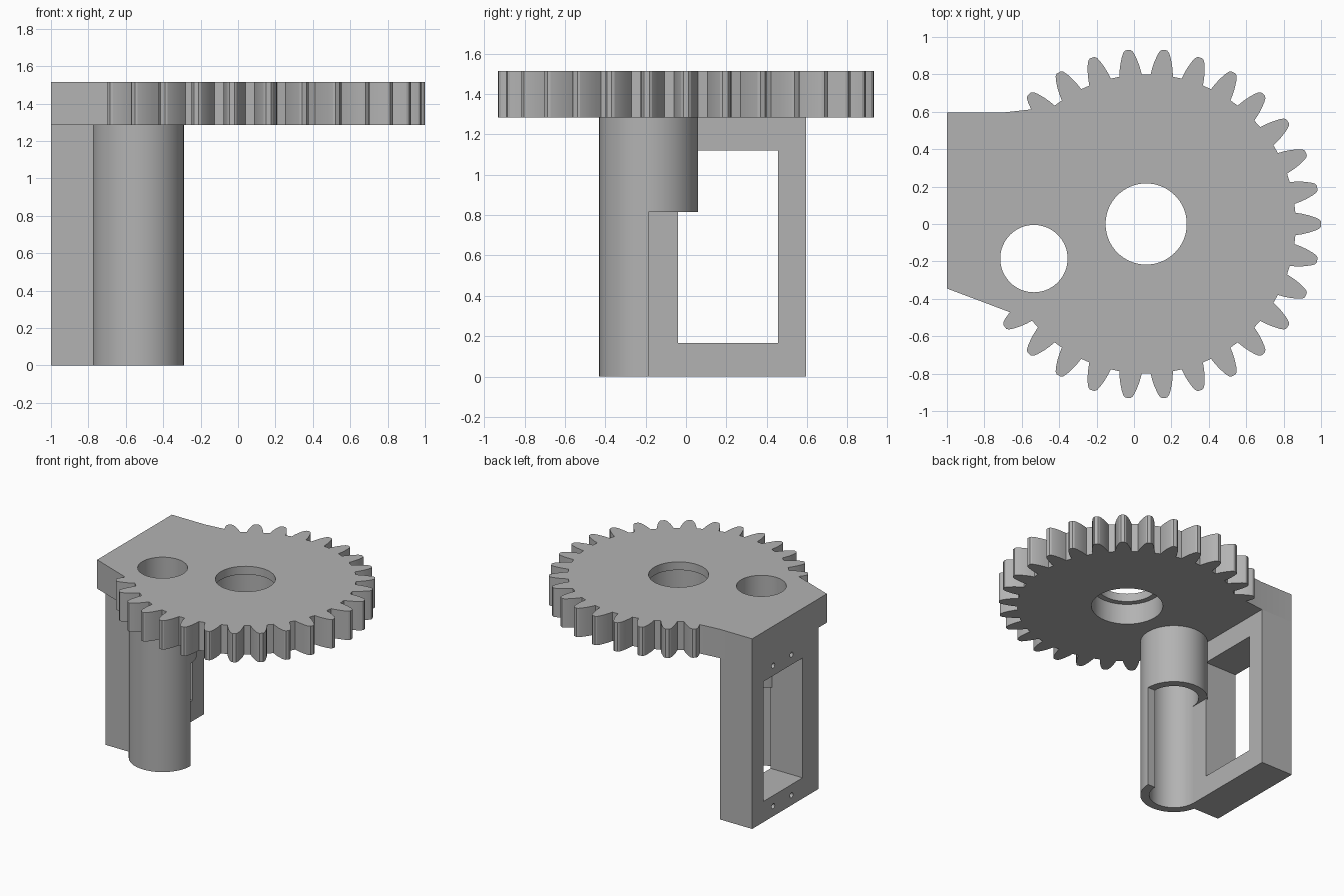
import bpy, bmesh, math
from mathutils import Vector

cube = bpy.data.objects.get("Cube")
if cube:
    bpy.data.objects.remove(cube, do_unlink=True)

grey = bpy.data.materials.new("plain_grey")
grey.use_nodes = True
grey.diffuse_color = (0.45, 0.45, 0.45, 1)
grey.node_tree.nodes["Principled BSDF"].inputs["Base Color"].default_value = (0.45, 0.45, 0.45, 1)

TOP, UNDER = 1.515, 1.285          # faces of the gear plate
GEAR_X = 0.065
TUBE = (-0.535, -0.185)


def prism(name, outline, z0, z1):
    """Extrude a flat outline from z0 to z1."""
    bm = bmesh.new()
    face = bm.faces.new([bm.verts.new((x, y, z0)) for x, y in outline])
    ext = bmesh.ops.extrude_face_region(bm, geom=[face])
    bmesh.ops.translate(bm, vec=(0, 0, z1 - z0),
                        verts=[g for g in ext["geom"] if isinstance(g, bmesh.types.BMVert)])
    bmesh.ops.recalc_face_normals(bm, faces=bm.faces)
    mesh = bpy.data.meshes.new(name)
    bm.to_mesh(mesh)
    bm.free()
    ob = bpy.data.objects.new(name, mesh)
    bpy.context.collection.objects.link(ob)
    mesh.materials.append(grey)
    return ob


def box(name, x0, x1, y0, y1, z0, z1):
    return prism(name, [(x0, y0), (x1, y0), (x1, y1), (x0, y1)], z0, z1)


def disc(name, cx, cy, r, z0, z1, n=64):
    ring = [(cx + r * math.cos(i * math.tau / n), cy + r * math.sin(i * math.tau / n))
            for i in range(n)]
    return prism(name, ring, z0, z1)


def cut(ob, *cutters):
    """Subtract the cutters, then remove them."""
    bpy.context.view_layer.objects.active = ob
    for c in cutters:
        mod = ob.modifiers.new("cut", 'BOOLEAN')
        mod.operation, mod.solver, mod.object = 'DIFFERENCE', 'EXACT', c
        bpy.ops.object.modifier_apply(modifier=mod.name)
        bpy.data.objects.remove(c, do_unlink=True)


def smooth(ob):
    bpy.ops.object.select_all(action='DESELECT')
    ob.select_set(True)
    bpy.context.view_layer.objects.active = ob
    bpy.ops.object.shade_smooth_by_angle(angle=math.radians(20))


# Gear plate: toothed rim running into a straight-sided mounting tab
half_tooth = [(0.80, 4.3), (0.835, 3.75), (0.868, 3.1), (0.905, 2.2), (0.926, 1.5), (0.935, 0.8)]
first, last = -12, 11
outline = []
for k in range(first, last + 1):
    rising = [(r, -a) for r, a in half_tooth]
    falling = [(r, a) for r, a in reversed(half_tooth)]
    if k == first:
        rising = rising[2:]
    if k == last:
        falling = falling[:-2]
    for r, a in rising + falling:
        t = math.radians(12 * k + a)
        outline.append((GEAR_X + r * math.cos(t), r * math.sin(t)))
outline += [(-0.71, 0.595), (-1, 0.595), (-1, -0.345)]
gear = prism("gear_plate", outline, UNDER, TOP)
cut(gear,
    disc("shaft_hole", GEAR_X, 0, 0.217, UNDER - 0.1, TOP + 0.1),
    disc("counterbore", GEAR_X, 0, 0.26, UNDER - 0.1, TOP - 0.065),
    disc("tube_hole", *TUBE, 0.18, UNDER - 0.1, TOP + 0.1))
smooth(gear)

# Hanging tube, its lower back half cut away
tube = disc("tube", *TUBE, 0.245, 0, UNDER)
cut(tube,
    disc("bore", *TUBE, 0.18, -0.1, UNDER + 0.1),
    box("half_cut", -1, 0, TUBE[1], 0.3, -0.1, 0.815))
smooth(tube)

# Bracket frame with a rectangular window
bracket = box("bracket", -1, -0.718, -0.24, 0.595, 0, UNDER)
cut(bracket, box("window", -1.1, -0.6, -0.04, 0.455, 0.165, 1.12))

# Blind screw holes in the outer face, above and below the window
for y in (0.10, 0.33):
    for z in (0.08, 1.20):
        hole = disc("screw_hole", 0, 0, 0.02, -0.15, 0.15, 16)
        for v in hole.data.vertices:
            v.co = Vector((-1 + v.co.z, y + v.co.x, z + v.co.y))
        cut(bracket, hole)
smooth(bracket)
